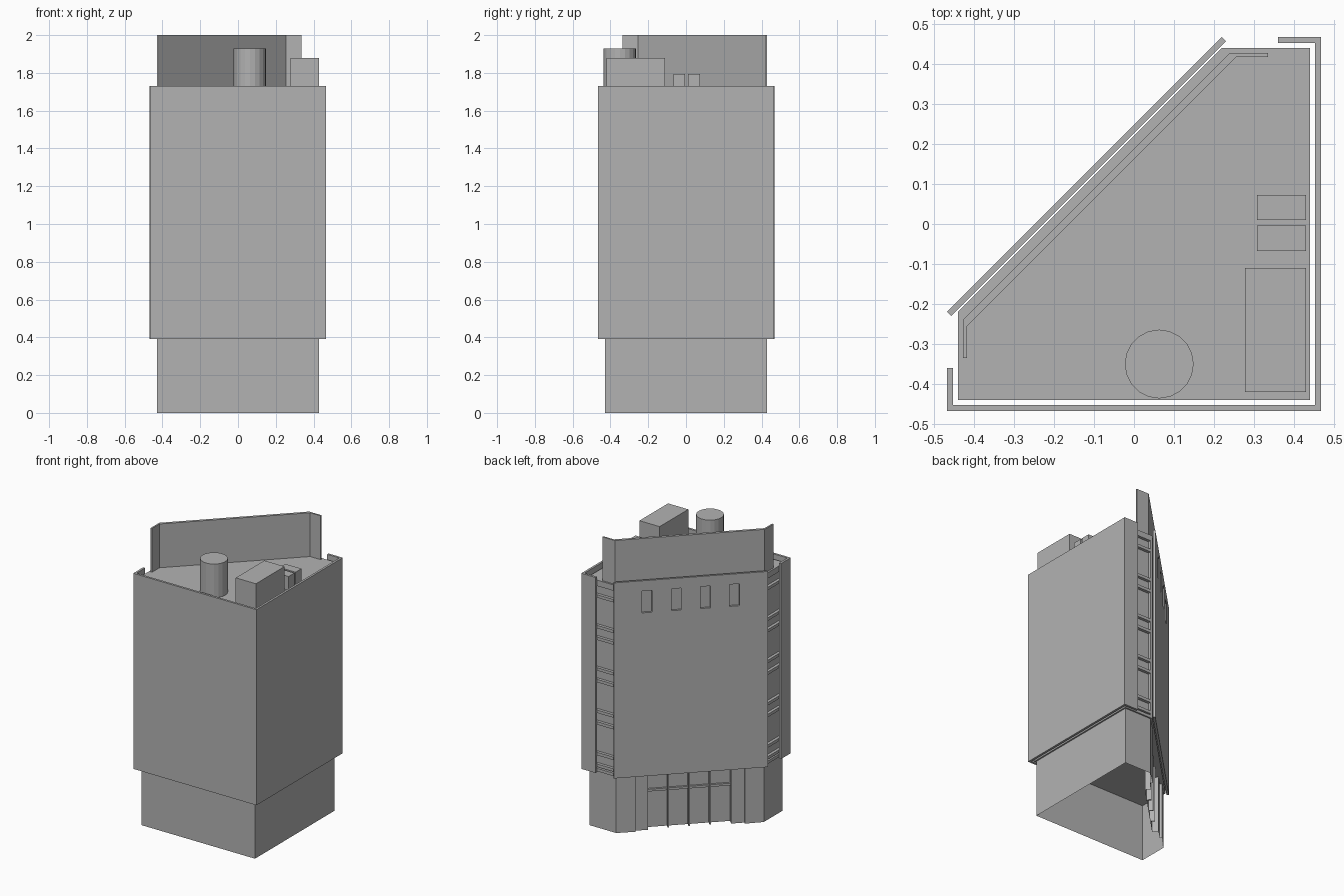
import bpy, bmesh
from math import sqrt
from mathutils import Vector

if "Cube" in bpy.data.objects:
    bpy.data.objects.remove(bpy.data.objects["Cube"])

GREY = (0.45, 0.45, 0.45, 1)
mat = bpy.data.materials.new("concrete_grey")
mat.use_nodes = True
mat.diffuse_color = GREY
mat.node_tree.nodes["Principled BSDF"].inputs["Base Color"].default_value = GREY

FLOOR, EAVE, ROOF = 0.39, 1.73, 1.70


def finish(name, bm):
    bmesh.ops.recalc_face_normals(bm, faces=bm.faces)
    mesh = bpy.data.meshes.new(name)
    bm.to_mesh(mesh)
    bm.free()
    mesh.materials.append(mat)
    ob = bpy.data.objects.new(name, mesh)
    bpy.context.collection.objects.link(ob)
    return ob


def prism(name, outline, z0, z1):
    """Closed upright prism over a plan outline."""
    bm = bmesh.new()
    face = bm.faces.new([bm.verts.new((x, y, z0)) for x, y in outline])
    top = bmesh.ops.extrude_face_region(bm, geom=[face])["geom"]
    verts = [g for g in top if isinstance(g, bmesh.types.BMVert)]
    bmesh.ops.translate(bm, verts=verts, vec=(0, 0, z1 - z0))
    return finish(name, bm)


def box(name, x0, x1, y0, y1, z0, z1):
    return prism(name, [(x0, y0), (x1, y0), (x1, y1), (x0, y1)], z0, z1)


def diag(u, v):
    """Plan point from distance along (u) and out of (v) the slanted side."""
    return ((u - v) / sqrt(2), (u + v) / sqrt(2))


def diag_box(name, u0, u1, v0, v1, z0, z1):
    return prism(name, [diag(u0, v0), diag(u1, v0), diag(u1, v1), diag(u0, v1)], z0, z1)


def swap(points):
    """Mirror plan points across the slanted side's axis."""
    return [(-y, -x) for x, y in points]


def cut(target, cutters):
    for c in cutters:
        c.hide_render = True
        mod = target.modifiers.new("cut", 'BOOLEAN')
        mod.operation, mod.solver, mod.object = 'DIFFERENCE', 'EXACT', c
        with bpy.context.temp_override(object=target, active_object=target):
            bpy.ops.object.modifier_apply(modifier=mod.name)
        bpy.data.objects.remove(c)


# Tower core with the two narrow glazed strips cut into it
core = prism("tower_core", [(-.44, -.44), (.44, -.44), (.44, .44), (.22, .44), (-.44, -.22)],
             FLOOR, ROOF)
rails = [z - 0.29 * k for k in range(5) for z in (1.67, 1.59)] + [FLOOR + 0.01]
openings = []
for upper, lower in zip(rails, rails[1:]):
    strip = [(.235, .42), (.41, .42), (.41, .5), (.235, .5)]
    for plan in (strip, swap(strip)):
        openings.append(prism("opening", plan, lower + 0.01, upper - 0.01))
cut(core, openings)

# Wrapping outer wall: half outline, then its mirror in reverse
half = [(.36, .467), (.467, .467), (.467, -.467)]
inner = [(.452, -.452), (.452, .452), (.36, .452)]
outline = half + swap(half[:2])[::-1] + swap(inner[1:])[::-1] + inner
prism("outer_wall", outline, FLOOR, EAVE)

# Slanted facade panel with four slot windows
panel = diag_box("slanted_panel", -.486, .486, .16, .175, FLOOR, EAVE)
cut(panel, [diag_box("slot", u - .031, u + .031, .1, .3, 1.51, 1.66)
            for u in (-.276, -.092, .092, .276)])

# Base: open shell whose slanted side steps back to the entrance
left = [(.43, -.43), (.43, .43), (.228, .43)]
side_v, step_v, glass_v = .1428 + .003, .13, .09
left += [diag(.345, side_v), diag(.345, step_v), diag(.262, step_v), diag(.262, glass_v)]
loop = left + swap(left[1:])[::-1]
bm = bmesh.new()
low = [bm.verts.new((x, y, 0)) for x, y in loop]
high = [bm.verts.new((x, y, FLOOR)) for x, y in loop]
for i in range(len(loop)):
    j = (i + 1) % len(loop)
    bm.faces.new((low[i], low[j], high[j], high[i]))
finish("base_walls", bm)

# Entrance mullions and transom
for i in (-1, 0, 1):
    diag_box("entrance_mullion", i * .132 - .005, i * .132 + .005, glass_v, .12, 0, FLOOR)
diag_box("entrance_transom", -.262, .262, glass_v, .105, .25, .265)

# Roof screen
out = [(.335, .428), (.24, .428)]
inn = [(.255, .417), (.335, .417)]
prism("roof_screen", out + swap(out)[::-1] + swap(inn)[::-1] + inn, ROOF, 2.0)

# Rooftop plant
box("plant_room", .277, .43, -.42, -.11, ROOF, 1.88)
for y in (-.067, .01):
    box("vent_box", .307, .43, y, y + .063, ROOF, 1.795)

bm = bmesh.new()
bmesh.ops.create_cone(bm, cap_ends=True, segments=20, radius1=.086, radius2=.086,
                      depth=1.93 - ROOF)
bmesh.ops.translate(bm, verts=bm.verts, vec=Vector((.063, -.35, (1.93 + ROOF) / 2)))
finish("water_tank", bm)
